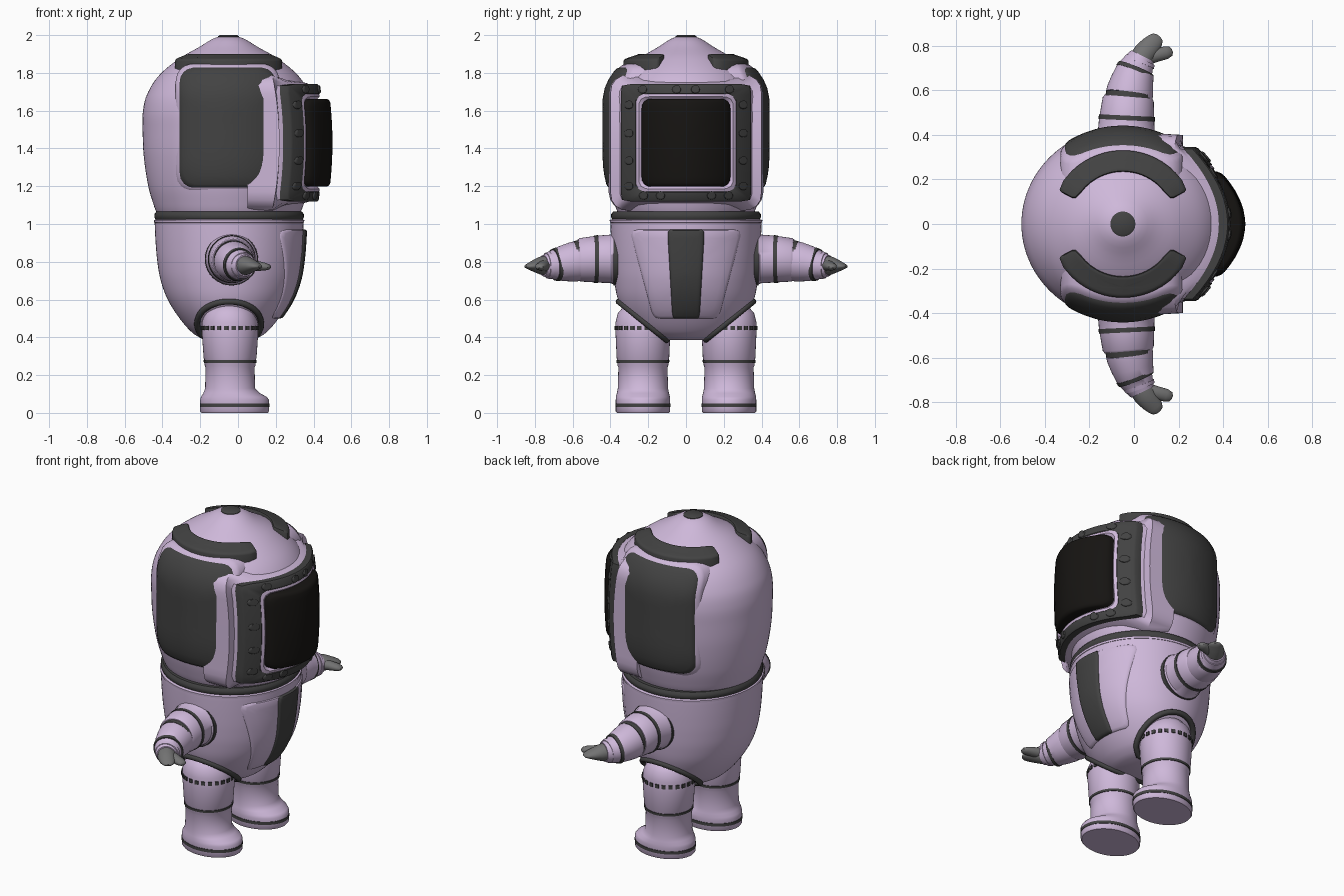
import bpy, bmesh, math
from mathutils import Vector

if "Cube" in bpy.data.objects:
    bpy.data.objects.remove(bpy.data.objects["Cube"])


def material(name, r, g, b):
    m = bpy.data.materials.new(name)
    m.diffuse_color = (r, g, b, 1)
    m.use_nodes = True
    m.node_tree.nodes["Principled BSDF"].inputs["Base Color"].default_value = m.diffuse_color
    return m


SUIT = material("lilac_suit", .62, .48, .70)
DARK = material("dark_rubber", .055, .055, .055)
GLASS = material("black_glass", .008, .007, .006)
GLOVE = material("grey_glove", .17, .17, .17)


def finish(bm, name, mat, angle=40):
    bmesh.ops.recalc_face_normals(bm, faces=bm.faces)
    me = bpy.data.meshes.new(name)
    bm.to_mesh(me)
    bm.free()
    me.materials.append(mat)
    ob = bpy.data.objects.new(name, me)
    bpy.context.collection.objects.link(ob)
    bpy.ops.object.select_all(action='DESELECT')
    ob.select_set(True)
    bpy.context.view_layer.objects.active = ob
    bpy.ops.object.shade_smooth_by_angle(angle=math.radians(angle))
    return ob


def skin_bm(loops, caps=(True, True), wrap=False):
    """Join successive closed loops of points with quads."""
    bm = bmesh.new()
    vs = [[bm.verts.new(p) for p in lp] for lp in loops]
    n = len(vs[0])
    for a, b in zip(vs, vs[1:] + vs[:1] if wrap else vs[1:]):
        for i in range(n):
            j = (i + 1) % n
            bm.faces.new((a[i], a[j], b[j], b[i]))
    for on, lp in zip(caps, (vs[0], vs[-1])):
        if on and not wrap:
            bm.faces.new(lp)
    return bm


def skin(name, loops, mat, caps=(True, True), wrap=False, angle=40):
    return finish(skin_bm(loops, caps, wrap), name, mat, angle)


def ring(cx, cy, z, rx, ry, n=64):
    return [(cx + rx * math.cos(2 * math.pi * i / n), cy + ry * math.sin(2 * math.pi * i / n), z) for i in range(n)]


def spline(tab, z):
    """Smooth interpolation of rows (z, a, b...) at height z."""
    k = max(i for i in range(len(tab) - 1) if i == 0 or tab[i][0] <= z)
    p, q = tab[k], tab[k + 1]
    o, s = tab[max(k - 1, 0)], tab[min(k + 2, len(tab) - 1)]
    h = q[0] - p[0]
    t = (z - p[0]) / h
    out = []
    for c in range(1, len(p)):
        m0 = (q[c] - o[c]) / (q[0] - o[0]) * h
        m1 = (s[c] - p[c]) / (s[0] - p[0]) * h
        out.append((2*t**3 - 3*t*t + 1) * p[c] + (t**3 - 2*t*t + t) * m0 + (3*t*t - 2*t**3) * q[c] + (t**3 - t*t) * m1)
    return out


def rounded(w, h, r, n=20):
    """Rounded rectangle outline, half sizes w and h."""
    pts = []
    for k in range(4):
        for i in range(n):
            t = math.tan((i / n - .5) * math.pi / 2)
            a, b = ((1, t), (-t, 1), (-1, -t), (t, -1))[k]
            p = Vector((a * w, b * h))
            core = Vector((max(-w + r, min(w - r, p.x)), max(-h + r, min(h - r, p.y))))
            d = p - core
            pts.append(core + d.normalized() * r if d.length > 0 else p)
    return pts


def patch(name, w, h, r, f, off, base, mat, e=.012, n=20):
    """Rounded plate wrapped on a surface f(u, v, offset)."""
    loops = [[f(u, v, o) for u, v in rounded(w - i, h - i, r, n)]
             for i, o in ((0, base), (0, off - e * .8), (e * .3, off - e * .25), (e, off))]
    loops += [[f(u * k, v * k, off) for u, v in rounded(w - e, h - e, r, n)] for k in (.85, .7, .5, .3, .1, .01)]
    return skin(name, loops, mat, (False, True))


def tube(name, pts, mat, n=40):
    """Round tube through rows (x, y, z, radius, flatness)."""
    P = [Vector(p[:3]) for p in pts]
    loops = []
    for i, p in enumerate(pts):
        t = (P[min(i + 1, len(P) - 1)] - P[max(i - 1, 0)]).normalized()
        side = t.cross(Vector((0, 0, 1))).normalized()
        up = side.cross(t)
        flat = p[4] if len(p) > 4 else 1
        loops.append([P[i] + p[3] * (side * math.cos(a) + up * flat * math.sin(a))
                      for a in (2 * math.pi * k / n for k in range(n))])
    return skin(name, loops, mat)


# Helmet shell
HX = -.05
HEAD = [(1.06, .38), (1.09, .393), (1.2, .425), (1.36, .449), (1.5, .455), (1.6, .453), (1.69, .43),
        (1.79, .365), (1.88, .255), (1.94, .15), (1.98, .085), (1.995, .045)]
zs = [1.06 + .935 * i / 60 for i in range(61)]
skin("helmet_shell", [ring(HX, 0, z, spline(HEAD, z)[0], spline(HEAD, z)[0] * .95, 96) for z in zs], SUIT)
skin("crown_button", [ring(HX, 0, z, r, r) for z, r in ((1.97, .056), (1.993, .056), (2, .046))], DARK)

# Neck seal
skin("neck_seal", [ring(-.047, 0, z, r, r) for z, r in
                   ((1.0, .37), (1.02, .388), (1.035, .396), (1.052, .396), (1.066, .385))], DARK)

# Crown arcs and side panels
for s in (1, -1):
    def arc(u, v, o):
        r, a = .283 + v, math.pi / 2 + u / .283
        return (HX + r * math.cos(a), s * r * math.sin(a), 1.905 - (r - .235) * .35 + o)
    patch("crown_arc", .31, .048, .025, arc, 0, -.09, DARK)

    def side(u, v, o):
        x, z = -.055 + u, 1.51 + v
        y = .428 * math.sqrt(1 - ((x - HX) / .455) ** 2)
        y -= 2.4 * max(0, z - 1.65) ** 2 + .9 * max(0, 1.36 - z) ** 2
        return (x, s * (y + o), z)
    patch("side_panel_rim", .275, .338, .09, side, .002, -.12, SUIT, .02)
    patch("side_panel", .257, .32, .08, side, .014, -.1, DARK, .02)


# Window frame, pink mount, glass and bolts
def face(u, v, o):
    return (.45 - 1.39 * u * u - .25 * v * v + o, u, 1.43 + v)


def glass(u, v, o):
    return (.5 - 2.0 * u * u - .25 * v * v + o, u, 1.43 + v)


mount = [[face(u, v, -.025) for u, v in rounded(.335 * k, .3 * k, .03)] for k in (.02, .3, .6, .9, 1)]
mount += [[(min(face(u, v, -.06)[0], .4), u, 1.43 + v) for u, v in rounded(.35, .315, .04)],
          [(.22 - .3 * v * v, u, 1.43 + v) for u, v in rounded(.4, .36, .09)],
          [(.05, u, 1.43 + v) for u, v in rounded(.41, .36, .1)]]
skin("window_mount", mount, SUIT)
frame = [[face(u, v, o) for u, v in rounded(w, h, r)] for w, h, r, o in
         ((.345, .31, .025, -.045), (.345, .31, .025, -.006), (.338, .303, .025, 0),
          (.268, .262, .045, 0), (.262, .256, .045, -.006), (.262, .256, .045, -.045))]
skin("window_frame", frame, DARK, wrap=True)
lip = [[face(u, v, o) for u, v in rounded(w, h, .045)] for w, h, o in
       ((.264, .258, -.04), (.264, .258, -.004), (.25, .244, -.002), (.235, .23, -.02))]
skin("window_lip", lip, SUIT, (False, False))
patch("window_glass", .235, .232, .045, glass, 0, -.09, GLASS, .02)
bolts = [(a * .303, z) for a in (1, -1) for z in (1.63, 1.48, 1.335, 1.2)]
bolts += [(a * y, 1.712) for a in (1, -1) for y in (.05, .23)]
bolts += [(a * y, 1.15) for a in (1, -1) for y in (.135, .225)]
for by, bz in bolts:
    patch("frame_bolt", .023, .02, .019, lambda u, v, o: face(u + by, v + bz - 1.43, o), .009, -.01, DARK, .006, 6)

# Torso, cut by a slanted plane at each hip
BX = -.047
TORSO = [(.385, .13, .15), (.42, .19, .245), (.5, .262, .315), (.6, .325, .36), (.7, .362, .38),
         (.8, .38, .39), (.9, .389, .396), (1.0, .394, .4), (1.02, .394, .4)]
zs = [.385 + .635 * i / 40 for i in range(41)]
bm = skin_bm([ring(BX, 0, z, *spline(TORSO, z), 96) for z in zs])
hips = {}
for s in (1, -1):
    res = bmesh.ops.bisect_plane(bm, geom=bm.verts[:] + bm.edges[:] + bm.faces[:], dist=1e-5,
                                 plane_co=(0, s * .37, .6), plane_no=(0, s * .8, -1), clear_outer=True)
    cut = [g for g in res['geom_cut'] if isinstance(g, bmesh.types.BMEdge)]
    pts = [v.co.copy() for v in res['geom_cut'] if isinstance(v, bmesh.types.BMVert)]
    hips[s] = sorted(pts, key=lambda p: math.atan2(p.x - BX, p.y - s * .22))
    bmesh.ops.edgenet_fill(bm, edges=cut)
finish(bm, "torso", SUIT)
skin("torso_collar", [ring(BX, 0, z, r, r + .006) for z, r in
                      ((1.005, .385), (1.007, .397), (1.02, .398), (1.026, .385))], SUIT)

# Dark hip rings along the cuts
for s, pts in hips.items():
    path = [pts[0]]
    for p in pts[1:]:
        if (p - path[-1]).length > .018 and (p - path[0]).length > .012:
            path.append(p)
    cu = bpy.data.curves.new("hip_ring", 'CURVE')
    cu.dimensions, cu.bevel_depth, cu.bevel_resolution = '3D', .016, 3
    sp = cu.splines.new('POLY')
    sp.points.add(len(path) - 1)
    for q, p in zip(sp.points, path):
        q.co = (*p, 1)
    sp.use_cyclic_u = True
    cu.materials.append(DARK)
    bpy.context.collection.objects.link(bpy.data.objects.new("hip_ring", cu))


# Chest plate and dark centre stripe
def chest(taper):
    def f(u, v, o):
        y, z = u * (1 + taper * v / .235), .735 + v
        rx, ry = spline(TORSO, z)
        return (BX + rx * math.sqrt(max(0, 1 - (y / ry) ** 2)) + o, y, z)
    return f


patch("chest_plate", .235, .235, .03, chest(.27), .01, -.03, SUIT)
patch("chest_stripe", .085, .235, .015, chest(.16), .02, -.03, DARK)

for s in (1, -1):
    # Leg and boot
    ly = s * .228
    LEG = [(.0, -.018, .176, .138), (.008, -.018, .182, .144), (.07, -.018, .182, .144), (.085, -.022, .174, .143),
           (.105, -.034, .149, .138), (.13, -.042, .132, .133), (.24, -.042, .13, .13), (.25, -.042, .134, .134),
           (.285, -.042, .137, .137), (.29, -.042, .14, .139), (.42, -.042, .149, .145), (.48, -.043, .148, .145),
           (.53, -.045, .13, .132), (.565, -.046, .1, .1), (.585, -.047, .04, .04)]
    skin("leg", [ring(cx, ly, z, rx, ry) for z, cx, rx, ry in LEG], SUIT, angle=50)
    skin("boot_sole_band", [ring(-.018, ly, z, .184 - d, .146 - d) for z, d in
                            ((.03, .01), (.032, 0), (.05, 0), (.052, .01))], DARK)
    skin("shin_band", [ring(-.042, ly, z, r, r) for z, r in
                       ((.264, .12), (.265, .139), (.279, .14), (.28, .12))], DARK)

    # Row of square studs round the thigh
    bm = bmesh.new()
    for i in range(24):
        a = 2 * math.pi * (i + .5) / 24
        v = bmesh.ops.create_cube(bm, size=.022)['verts']
        for q in v:
            x, y = q.co.x * .7 + .143, q.co.y
            q.co = (-.043 + (x + .004) * math.cos(a) - y * math.sin(a),
                    ly + x * math.sin(a) + y * math.cos(a), q.co.z + .45)
    finish(bm, "thigh_studs", DARK)

    # Arm segments, bands and glove
    parts = [
        ("upper_arm", SUIT, [(-.035, .33, .815, .138), (-.035, .385, .815, .136), (-.035, .395, .815, .129),
                             (-.033, .47, .814, .124), (-.026, .56, .81, .115), (-.025, .572, .81, .108)]),
        ("shoulder_band", DARK, [(-.033, .466, .814, .127), (-.032, .487, .814, .1255)]),
        ("shoulder_ring", DARK, [(-.035, .36, .815, .141), (-.035, .384, .815, .14)]),
        ("elbow_seal", DARK, [(-.026, .55, .81, .106), (-.022, .584, .806, .104)]),
        ("forearm", SUIT, [(-.022, .576, .803, .106), (-.017, .60, .799, .105), (-.007, .645, .792, .096),
                           (.006, .69, .785, .085), (.01, .70, .783, .078), (.024, .728, .78, .068),
                           (.038, .755, .78, .056)]),
        ("wrist_band", DARK, [(.003, .682, .786, .0895), (.01, .699, .784, .0845)]),
        ("cuff_ring", SUIT, [(.022, .722, .781, .073), (.028, .738, .78, .068)]),
        ("glove", GLOVE, [(.03, .74, .78, .052), (.05, .77, .78, .052, .9), (.075, .80, .778, .046, .7),
                          (.098, .827, .776, .036, .5), (.108, .84, .775, .026, .4), (.112, .845, .775, .01, .4)]),
        ("thumb", GLOVE, [(.06, .745, .78, .03), (.10, .758, .778, .03, .9), (.145, .77, .774, .029, .7),
                          (.165, .777, .772, .022, .6), (.172, .78, .772, .008, .6)])]
    for name, mat, rows in parts:
        tube(name, [(r[0], s * r[1], *r[2:]) for r in rows], mat)
